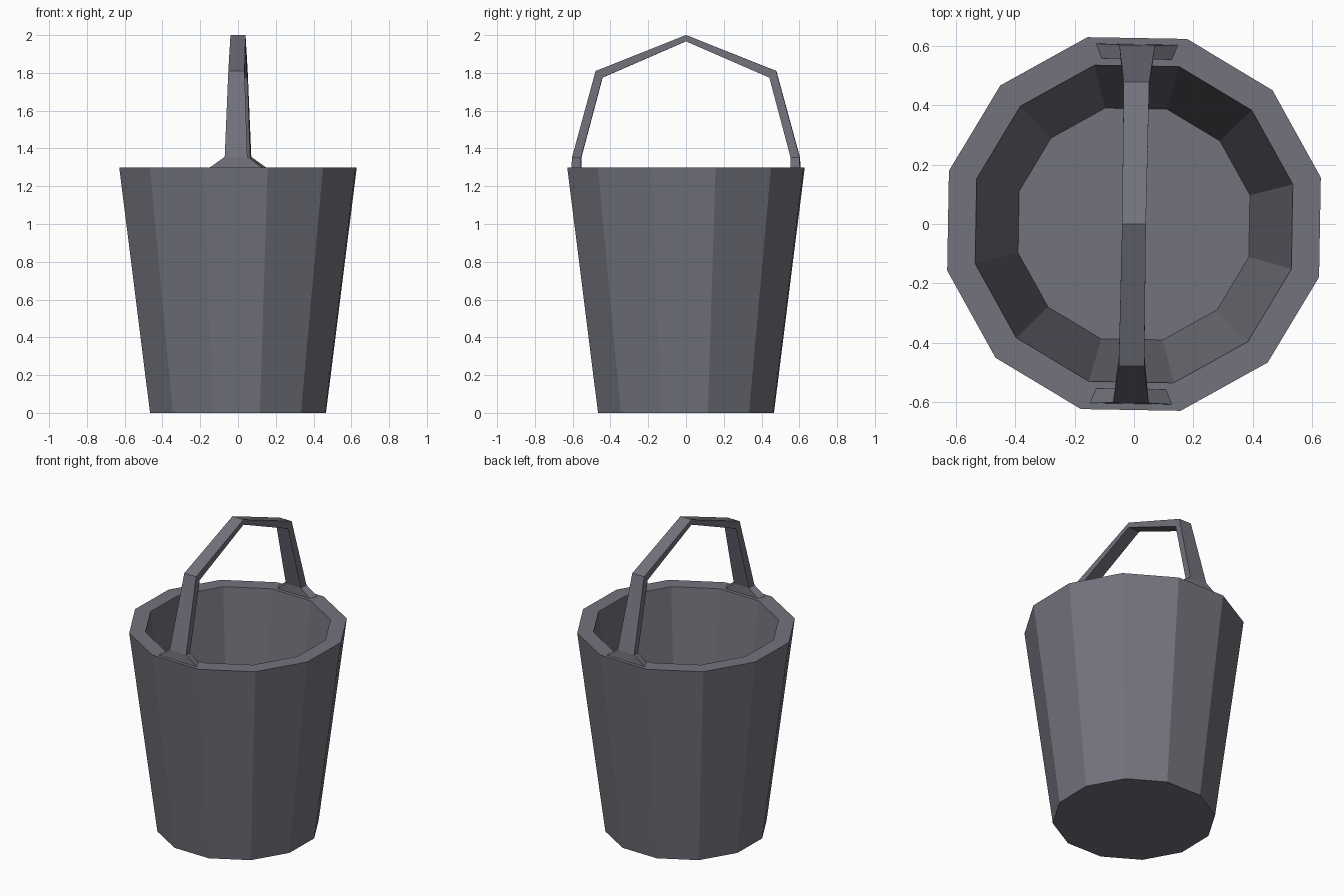
import bpy, bmesh, math
from mathutils import Matrix

if "Cube" in bpy.data.objects:
    bpy.data.objects.remove(bpy.data.objects["Cube"])

TURN = math.radians(-1)  # whole model is turned very slightly

metal = bpy.data.materials.new("dull grey metal")
metal.diffuse_color = (0.17, 0.17, 0.205, 1)
metal.use_nodes = True
metal.node_tree.nodes["Principled BSDF"].inputs["Base Color"].default_value = metal.diffuse_color


def finish(name, bm):
    bmesh.ops.recalc_face_normals(bm, faces=bm.faces)
    bm.transform(Matrix.Rotation(TURN, 4, 'Z'))
    me = bpy.data.meshes.new(name)
    bm.to_mesh(me)
    bm.free()
    me.materials.append(metal)
    ob = bpy.data.objects.new(name, me)
    bpy.context.collection.objects.link(ob)
    return ob


def loft(bm, rings):
    """Bridge equal-length point rings and cap both ends."""
    vs = [[bm.verts.new(p) for p in r] for r in rings]
    for a, b in zip(vs, vs[1:]):
        n = len(a)
        for i in range(n):
            j = (i + 1) % n
            bm.faces.new((a[i], a[j], b[j], b[i]))
    bm.faces.new(vs[0])
    bm.faces.new(vs[-1])


# Bucket: twelve-sided shell, (radius, height) from outer base to inner floor
def ring(r, z, n=12):
    return [(r * math.cos(math.radians(15 + 360 / n * i)),
             r * math.sin(math.radians(15 + 360 / n * i)), z) for i in range(n)]


bm = bmesh.new()
loft(bm, [ring(r, z) for r, z in
          ((0.48, 0), (0.648, 1.3), (0.551, 1.3), (0.402, 0.12))])
finish("bucket", bm)

# Handle: flared foot, tapering arm, bend and peak; mirrored front to back
# (half width outer, half width inner, outer y, outer z, inner y, inner z)
half = [(0.14, 0.12, 0.605, 1.298, 0.555, 1.298),
        (0.06, 0.055, 0.602, 1.355, 0.555, 1.35),
        (0.043, 0.043, 0.478, 1.81, 0.442, 1.775),
        (0.04, 0.04, 0, 2.0, 0, 1.967)]


def section(s, side):
    wo, wi, yo, zo, yi, zi = s
    return [(-wo, side * yo, zo), (wo, side * yo, zo),
            (wi, side * yi, zi), (-wi, side * yi, zi)]


bm = bmesh.new()
loft(bm, [section(s, -1) for s in half] + [section(s, 1) for s in half[-2::-1]])
finish("handle", bm)
